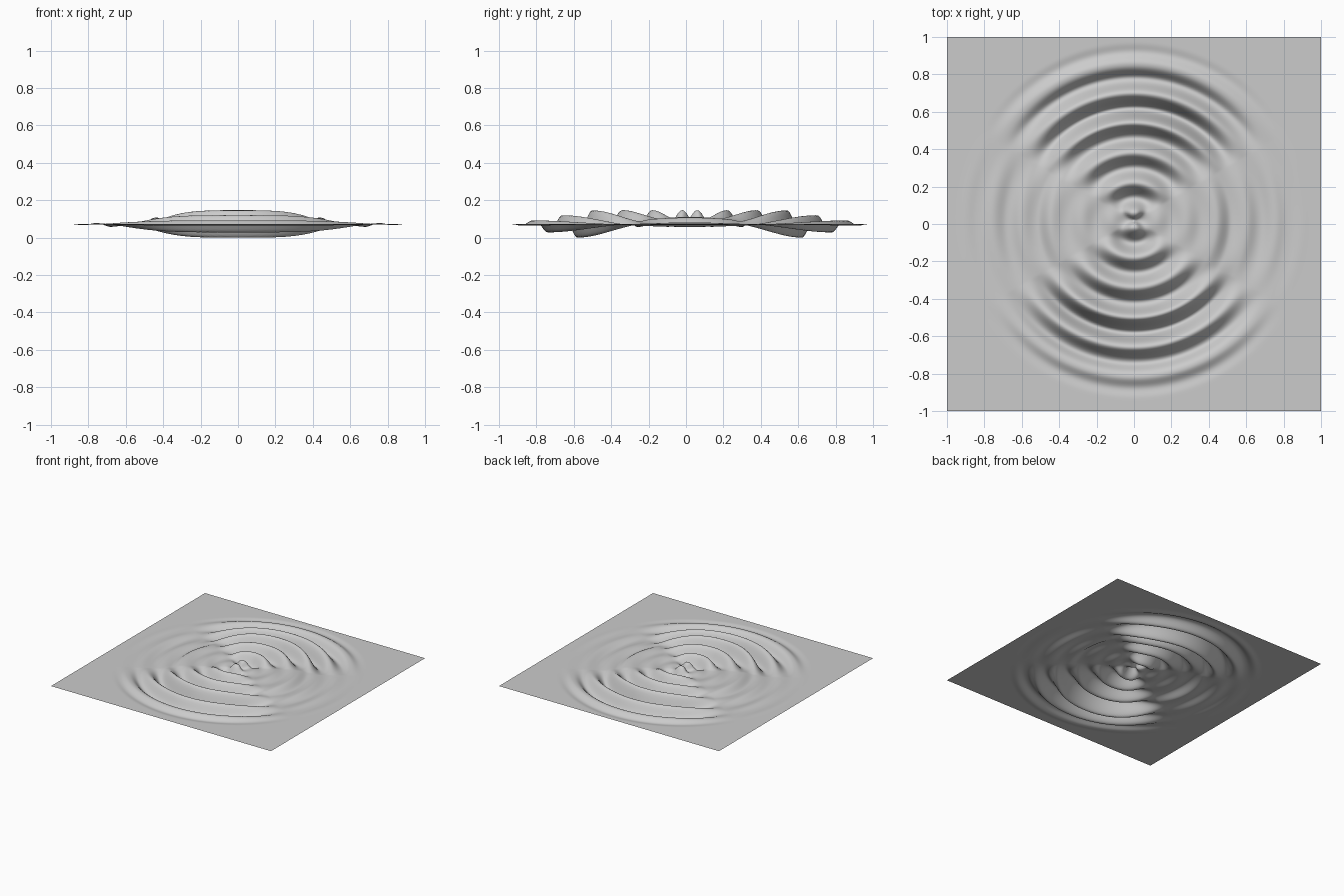
import bpy
import bmesh
import math

cube = bpy.data.objects.get("Cube")
if cube:
    bpy.data.objects.remove(cube, do_unlink=True)

REST_HEIGHT = 0.072      # level of the still water
WAVELENGTH = 0.16
CENTRE_Y = 0.02          # where the ripples start
SEGMENTS = 220

# (radius, wave amplitude, raised mean level)
PROFILE = [(0.0, 0.045, 0.03), (0.36, 0.045, 0.03), (0.44, 0.052, 0.025),
           (0.52, 0.066, 0.008), (0.60, 0.068, -0.004), (0.68, 0.052, -0.004),
           (0.76, 0.042, -0.002), (0.84, 0.02, 0.0), (0.96, 0.0, 0.0)]


def sample(radius):
    """Smoothly interpolated amplitude and mean level at a radius."""
    for (r0, a0, b0), (r1, a1, b1) in zip(PROFILE, PROFILE[1:]):
        if radius <= r1:
            t = (radius - r0) / (r1 - r0)
            t = t * t * (3 - 2 * t)
            return a0 + (a1 - a0) * t, b0 + (b1 - b0) * t
    return 0.0, 0.0


def direction_factor(x, radius):
    """Strong waves to front and back, weak reversed ones to the sides."""
    side = x / radius if radius > 1e-6 else 0.0
    factor = math.cos(2.09 * side * side)
    return factor if factor > 0 else factor * 0.4


def water_height(x, y):
    radius = math.hypot(x, y - CENTRE_Y)
    amplitude, level = sample(radius)
    wave = math.sin(math.tau * radius / WAVELENGTH)
    return REST_HEIGHT + level + amplitude * direction_factor(x, radius) * wave


# Plain grey surface colour
grey = bpy.data.materials.new("light_grey")
grey.use_nodes = True
colour = (0.6, 0.6, 0.6, 1.0)
grey.diffuse_color = colour
grey.node_tree.nodes["Principled BSDF"].inputs["Base Color"].default_value = colour

# Rippled square sheet
bm = bmesh.new()
bmesh.ops.create_grid(bm, x_segments=SEGMENTS, y_segments=SEGMENTS, size=1.0)
for vert in bm.verts:
    vert.co.z = max(0.0, water_height(vert.co.x, vert.co.y))
for face in bm.faces:
    face.smooth = True
mesh = bpy.data.meshes.new("rippled_surface")
bm.to_mesh(mesh)
bm.free()
mesh.materials.append(grey)
surface = bpy.data.objects.new("rippled_surface", mesh)
bpy.context.collection.objects.link(surface)
